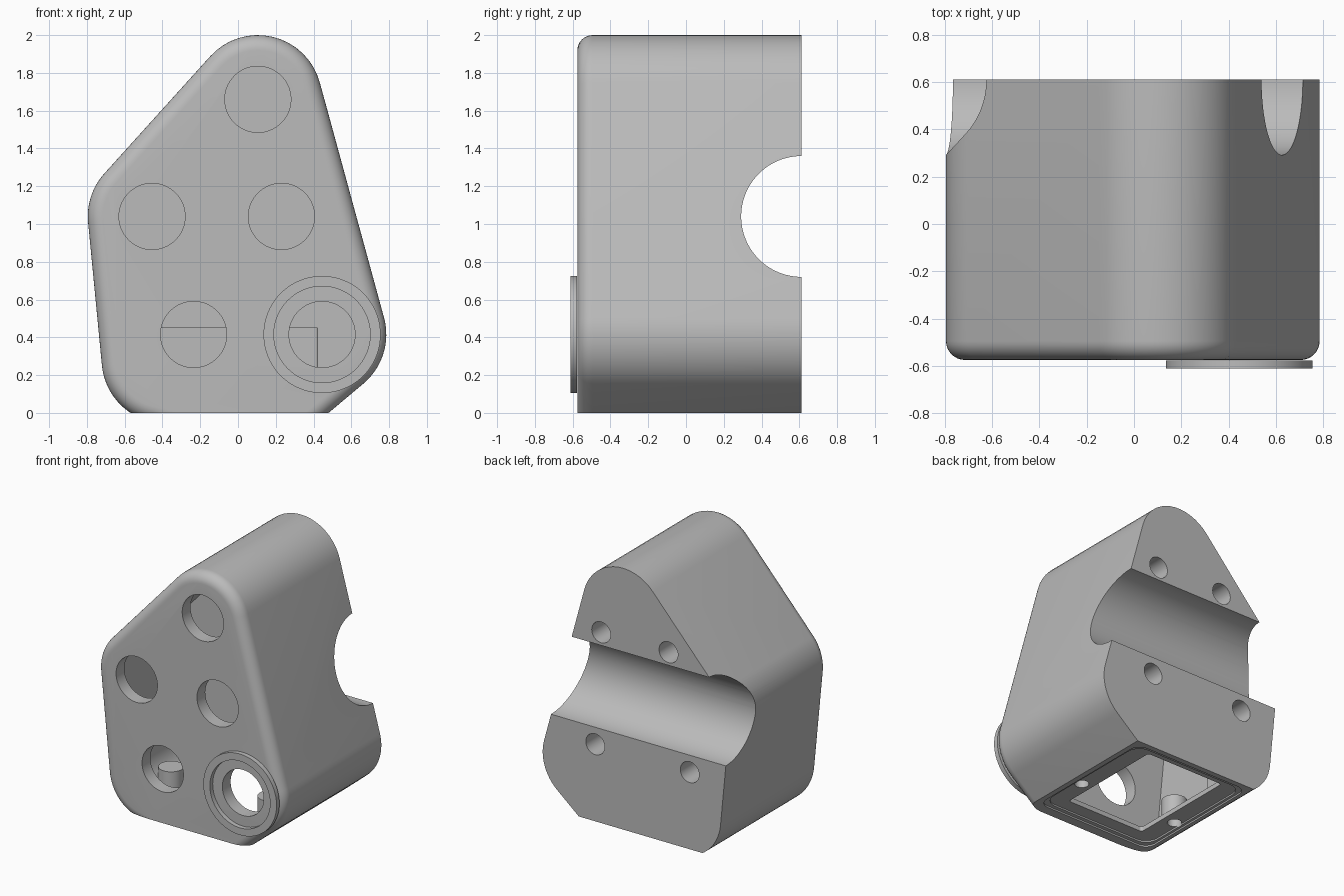
import bpy, bmesh, math
from mathutils import Matrix, Vector

cube = bpy.data.objects.get("Cube")
if cube:
    bpy.data.objects.remove(cube, do_unlink=True)

grey = bpy.data.materials.new("plain grey")
grey.use_nodes = True
GREY = (0.5, 0.5, 0.5, 1)
grey.diffuse_color = GREY
grey.node_tree.nodes["Principled BSDF"].inputs["Base Color"].default_value = GREY

FRONT, BACK, FILLET, R = -0.575, 0.612, 0.08, 0.34
# Corner centres of the housing outline (x, z), counter-clockwise
CORNERS = [(0.445, 0.415), (0.105, 1.66), (-0.455, 1.04), (-0.382, 0.284), (0.139, 0.158)]
HOLES = [(0.105, 1.66), (-0.455, 1.04), (0.23, 1.04), (-0.235, 0.415), (0.445, 0.415)]
RING = HOLES[-1]


def outline(radius, corners=CORNERS, steps=16):
    """Convex outline made of tangent lines and equal arcs."""
    pts, n = [], len(corners)
    for i, c in enumerate(corners):
        p, q = corners[i - 1], corners[(i + 1) % n]
        a0 = math.atan2(c[1] - p[1], c[0] - p[0]) - math.pi / 2
        a1 = math.atan2(q[1] - c[1], q[0] - c[0]) - math.pi / 2
        sweep = (a1 - a0) % math.tau
        for k in range(steps + 1):
            a = a0 + sweep * k / steps
            pts.append((c[0] + radius * math.cos(a), c[1] + radius * math.sin(a)))
    return pts


def make(name, bm):
    bmesh.ops.recalc_face_normals(bm, faces=bm.faces)
    mesh = bpy.data.meshes.new(name)
    bm.to_mesh(mesh)
    bm.free()
    mesh.materials.append(grey)
    ob = bpy.data.objects.new(name, mesh)
    bpy.context.collection.objects.link(ob)
    return ob


def loft(name, rings, floor=None):
    """Skin a stack of equal rings, optionally trimmed flat at a floor height."""
    bm = bmesh.new()
    loops = [[bm.verts.new(p) for p in ring] for ring in rings]
    for a, b in zip(loops, loops[1:]):
        for i in range(len(a)):
            j = (i + 1) % len(a)
            bm.faces.new((a[i], a[j], b[j], b[i]))
    bm.faces.new(loops[0])
    bm.faces.new(loops[-1])
    if floor is not None:
        geom = bm.verts[:] + bm.edges[:] + bm.faces[:]
        cut = bmesh.ops.bisect_plane(bm, geom=geom, plane_co=(0, 0, floor),
                                     plane_no=(0, 0, 1), clear_inner=True)
        edges = [e for e in cut["geom_cut"] if isinstance(e, bmesh.types.BMEdge)]
        bmesh.ops.holes_fill(bm, edges=edges)
    return make(name, bm)


def cylinder(name, axis, start, end, radius, sides=64):
    """Cylinder along 'X', 'Y' or 'Z' between two points."""
    start, end = Vector(start), Vector(end)
    turn = {"X": Matrix.Rotation(math.pi / 2, 4, "Y"),
            "Y": Matrix.Rotation(math.pi / 2, 4, "X"), "Z": Matrix()}[axis]
    bm = bmesh.new()
    bmesh.ops.create_cone(bm, cap_ends=True, segments=sides, radius1=radius, radius2=radius,
                          depth=(end - start).length,
                          matrix=Matrix.Translation((start + end) / 2) @ turn)
    return make(name, bm)


def block(name, x0, x1, y0, y1, z0, z1, r=0.02):
    """Upright block with rounded vertical corners."""
    c = [(x1 - r, y0 + r), (x1 - r, y1 - r), (x0 + r, y1 - r), (x0 + r, y0 + r)]
    pts = outline(r, c, 8)
    return loft(name, [[(x, y, z) for x, y in pts] for z in (z0, z1)])


def combine(body, tool, operation="DIFFERENCE"):
    mod = body.modifiers.new("cut", "BOOLEAN")
    mod.operation, mod.solver, mod.object = operation, "EXACT", tool
    bpy.context.view_layer.objects.active = body
    bpy.ops.object.modifier_apply(modifier=mod.name)
    bpy.data.objects.remove(tool, do_unlink=True)


def smooth(ob):
    bpy.ops.object.select_all(action="DESELECT")
    ob.select_set(True)
    bpy.context.view_layer.objects.active = ob
    bpy.ops.object.shade_smooth_by_angle(angle=math.radians(30))


# Housing shell with a rounded front rim and flat foot
rings = []
for k in range(9):
    t = math.pi / 2 * k / 8
    y = FRONT + FILLET * (1 - math.sin(t))
    rings.insert(0, [(x, y, z) for x, z in outline(R - FILLET * (1 - math.cos(t)))])
rings = rings[::-1]
rings.insert(0, [(x, BACK, z) for x, z in outline(R)])
housing = loft("housing", rings, floor=0)

# Hollow inside, with a deeper pocket at the bottom
inner = outline(R - 0.1)
combine(housing, loft("cavity", [[(x, y, z) for x, z in inner] for y in (FRONT + 0.1, 0.2)], 0.06))
combine(housing, block("pocket", -0.5, 0.42, 0.1, 0.5, 0.06, 0.45))

# Bottom opening and the shallow lid seat around it
combine(housing, block("lid_seat", -0.54, 0.44, -0.5, 0.57, -0.1, 0.012, 0.08))
combine(housing, block("lid_step", -0.52, 0.42, -0.47, 0.54, -0.1, 0.024, 0.1))
combine(housing, block("opening", -0.38, 0.28, -0.37, 0.49, -0.1, 0.1))

# Screw bosses for the lid
for x in (-0.475, 0.365):
    combine(housing, cylinder("boss", "Z", (x, -0.13, 0.04), (x, -0.13, 0.2), 0.09, 32), "UNION")
    combine(housing, cylinder("screw_hole", "Z", (x, -0.13, -0.1), (x, -0.13, 0.15), 0.05, 32))

# Front button holes
for x, z in HOLES:
    combine(housing, cylinder("button_hole", "Y", (x, -0.7, z), (x, -0.4, z), 0.175))

# Bar groove across the back and its four bolt holes
combine(housing, cylinder("groove", "X", (-1.2, BACK, 1.04), (1.2, BACK, 1.04), 0.32, 96))
for x, z in ((0.29, 1.46), (-0.28, 1.46), (0.34, 0.59), (-0.46, 0.59)):
    combine(housing, cylinder("bolt_hole", "Y", (x, 0.3, z), (x, 0.8, z), 0.08, 32))
smooth(housing)

# Raised ring around the lower front hole
x, z = RING
ring = cylinder("front_ring", "Y", (x, -0.612, z), (x, FRONT - 0.002, z), 0.31, 96)
combine(ring, cylinder("ring_bore", "Y", (x, -0.8, z), (x, -0.4, z), 0.255, 96))
smooth(ring)
